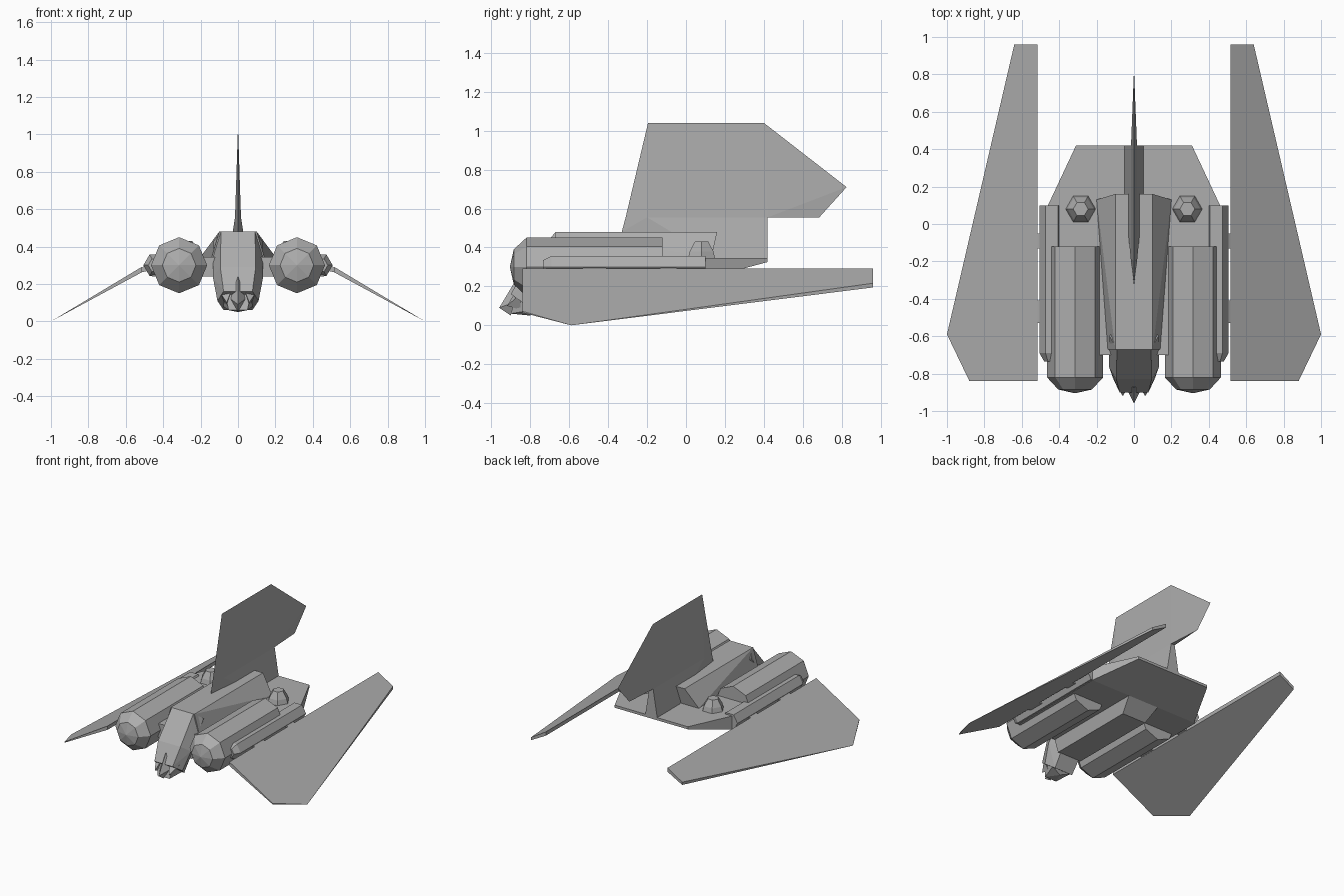
import bpy, bmesh
from math import cos, sin, tau

if "Cube" in bpy.data.objects:
    bpy.data.objects.remove(bpy.data.objects["Cube"], do_unlink=True)

gray = (0.42, 0.42, 0.42, 1)
hull_gray = bpy.data.materials.new("hull_gray")
hull_gray.use_nodes = True
hull_gray.diffuse_color = gray
hull_gray.node_tree.nodes["Principled BSDF"].inputs["Base Color"].default_value = gray


def shell(name, points):
    """Wrap flat faces around the corner points of one part."""
    bm = bmesh.new()
    for point in dict.fromkeys(points):
        bm.verts.new(point)
    wrapped = bmesh.ops.convex_hull(bm, input=bm.verts)
    inside = [g for g in wrapped["geom_interior"] if isinstance(g, bmesh.types.BMVert)]
    bmesh.ops.delete(bm, geom=inside, context="VERTS")
    bmesh.ops.dissolve_limit(bm, angle_limit=0.01, verts=bm.verts, edges=bm.edges)
    bmesh.ops.recalc_face_normals(bm, faces=bm.faces)
    mesh = bpy.data.meshes.new(name)
    bm.to_mesh(mesh)
    bm.free()
    mesh.materials.append(hull_gray)
    part = bpy.data.objects.new(name, mesh)
    bpy.context.collection.objects.link(part)


def flipped(points):
    return [(-x, y, z) for x, y, z in points]


def central(name, points):
    """One symmetric part, described by its left half."""
    shell(name, points + flipped(points))


def pair(name, points):
    """The same part on the left and on the right."""
    shell("left_" + name, points)
    shell("right_" + name, flipped(points))


def ring(radius, sides):
    """Corners of a regular polygon around the origin."""
    angles = [tau * corner / sides for corner in range(sides)]
    return [(radius * cos(angle), radius * sin(angle)) for angle in angles]


# Heights and offsets shared by several parts
deck_top, deck_bottom = 0.345, 0.24
deck_front, deck_rear = -0.7, 0.42
spine_top, spine_front = 0.48, -0.67
mid_height = 0.3

# Flat deck: a slab that thins to a narrow tail
deck = [(0.46, y, z) for y in (deck_front, 0.1) for z in (deck_bottom, deck_top)]
tail = [(0.31, deck_rear, z) for z in (0.325, deck_top)]
central("deck", deck + tail)

# Raised spine above the deck, keel below it
spine_ridge = [(0.1, y, spine_top) for y in (spine_front, 0.16)]
spine_foot = [(0.14, spine_front, deck_top), (0.2, 0.13, deck_top)]
central("spine", spine_ridge + spine_foot)
keel_root = [(0.13, y, deck_bottom) for y in (deck_front, 0.1)]
keel_floor = [(0.1, y, 0.15) for y in (deck_front, 0)]
central("keel", keel_root + keel_floor)

# Six-sided nose barrel drooping forward from the spine
barrel = []
for front, height, width in ((spine_front, spine_top, 0.13), (-0.83, 0.29, 0.135), (-0.9, 0.16, 0.11)):
    for step, share in enumerate((0.7, 1, 0.7)):
        barrel.append((width * share, front + 0.07 * step, height - 0.05 * step))
central("nose_barrel", barrel)

# Jaw under the barrel, pointed beak and angular cheeks
jaw = [(0.08, -0.86, 0.2), (0.08, -0.78, 0.08), (0.05, -0.9, 0.06), (0, -0.8, 0.05)]
central("jaw", jaw)
beak = [(0, -0.87, 0.24), (0.04, -0.88, 0.12), (0, -0.96, 0.09), (0, -0.9, 0.05)]
central("beak", beak)
cheek = [(0.03, -0.87, 0.18), (0.1, -0.85, 0.16), (0.06, -0.85, 0.08), (0.06, -0.92, 0.1)]
pair("cheek", cheek)

# Eight-sided engine pods with faceted domes in front
pod_x = 0.315
pod = [(pod_x, -0.905, mid_height)]
for y, radius in ((-0.885, 0.09), (-0.82, 0.15), (-0.12, 0.15)):
    pod += [(pod_x + x, y, mid_height + z) for x, z in ring(radius, sides=8)]
pair("engine_pod", pod)

# Six-sided side rails, narrowed at the front
rail = []
for y, radius in ((-0.735, 0.04), (-0.69, 0.066), (0.1, 0.066)):
    rail += [(0.44 + x, y, mid_height + z) for x, z in ring(radius, sides=6)]
pair("side_rail", rail)

# Drooping wings, thick at the root and sharp at the outer tip
wing_root, wing_front, wing_rear = 0.515, -0.84, 0.96
outline = [(wing_root, wing_front), (0.88, wing_front), (1, -0.59),
           (0.64, wing_rear), (wing_root, wing_rear)]
wing = []
for x, y in outline:
    span = 1 - x
    for slope in (0.54, 0.6):
        wing.append((x, y, span * slope))
pair("wing", wing)

# Hinge blocks between the rails and the wings
for place, front, rear in (("front", -0.53, -0.41), ("rear", -0.13, -0.05)):
    hinge = []
    for y in (front, rear):
        hinge += [(0.48, y, 0.31), (0.48, y, 0.27), (0.57, y, 0.25)]
    pair(place + "_hinge", hinge)

# Low six-sided domes on the tail deck
dome = []
for radius, z in ((0.08, deck_top), (0.07, 0.38), (0.04, 0.43)):
    dome += [(0.285 + x, 0.08 + y, z) for x, y in ring(radius, sides=6)]
pair("dome", dome)

# Tail fin with sharp edges, thickest along its lower middle
fin_base, fin_top, fin_half = 0.555, 1.04, 0.016
fin_edge = [(0, -0.31, fin_base), (0, -0.195, fin_top), (0, 0.4, fin_top),
            (0, 0.825, 0.71), (0, 0.685, fin_base)]
fin_middle = [(fin_half, y, fin_base) for y in (-0.2, deck_rear)]
central("tail_fin", fin_edge + fin_middle)

# Fin root flaring down to the deck
root_top = [(0, -0.33, spine_top), (0, -0.31, fin_base)] + fin_middle
root_foot = [(0.05, y, deck_top) for y in (0.15, deck_rear)]
central("fin_root", root_top + root_foot)
